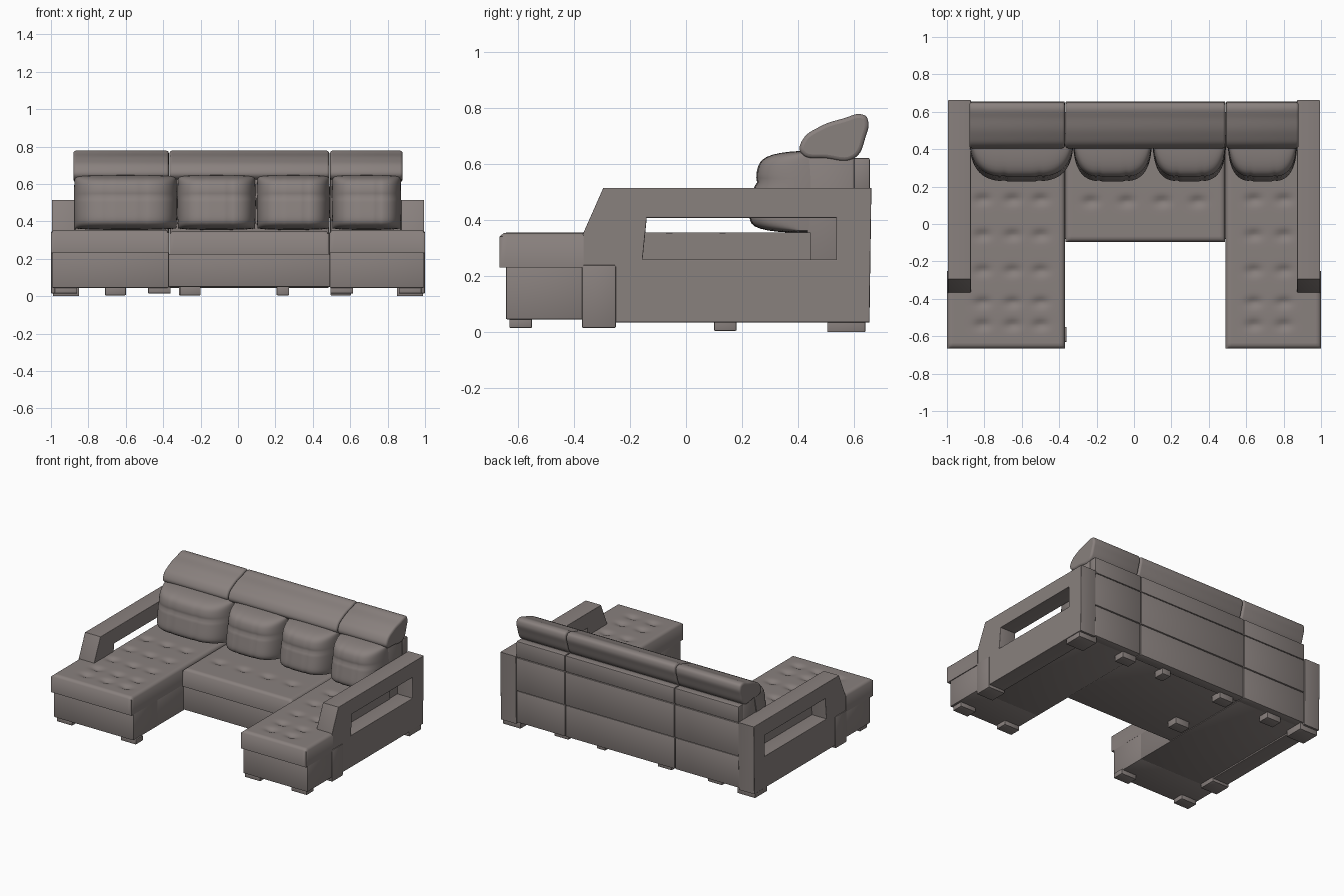
import bpy, bmesh
from math import radians, sin, pi, exp, sqrt
from mathutils import Matrix, Vector

if "Cube" in bpy.data.objects:
    bpy.data.objects.remove(bpy.data.objects["Cube"])

COLOUR = (0.25, 0.218, 0.208, 1)
fabric = bpy.data.materials.new("warm_grey_fabric")
fabric.use_nodes = True
fabric.diffuse_color = COLOUR
bsdf = fabric.node_tree.nodes["Principled BSDF"]
bsdf.inputs["Base Color"].default_value = COLOUR
bsdf.inputs["Roughness"].default_value = 0.8


def add_object(name, mesh, angle=40):
    mesh.materials.clear()
    mesh.materials.append(fabric)
    obj = bpy.data.objects.new(name, mesh)
    bpy.context.collection.objects.link(obj)
    bpy.ops.object.select_all(action="DESELECT")
    obj.select_set(True)
    bpy.context.view_layer.objects.active = obj
    bpy.ops.object.shade_smooth_by_angle(angle=radians(angle))
    return obj


def from_bmesh(name, bm, angle=40):
    bmesh.ops.recalc_face_normals(bm, faces=bm.faces[:])
    mesh = bpy.data.meshes.new(name)
    bm.to_mesh(mesh)
    bm.free()
    return add_object(name, mesh, angle)


def box(name, x, y, z, bevel=0.006):
    """Box from (low, high) ranges with softened edges."""
    bm = bmesh.new()
    size = Vector((x[1] - x[0], y[1] - y[0], z[1] - z[0]))
    centre = Vector((sum(x), sum(y), sum(z))) / 2
    bmesh.ops.create_cube(bm, size=1, matrix=Matrix.Translation(centre) @ Matrix.Diagonal(size.to_4d()))
    bmesh.ops.bevel(bm, geom=bm.edges[:], offset=bevel, segments=2, profile=0.5, affect="EDGES")
    return from_bmesh(name, bm)


def side_profile(name, loops, x, bevel, rounded=False):
    """Closed (y, z) loops filled and extruded along x; inner loops become holes."""
    curve = bpy.data.curves.new(name, "CURVE")
    curve.dimensions = "2D"
    curve.fill_mode = "BOTH"
    curve.extrude = (x[1] - x[0]) / 2 - bevel
    curve.bevel_depth = bevel
    curve.bevel_resolution = 2
    curve.offset = -bevel
    for loop in loops:
        spline = curve.splines.new("BEZIER" if rounded else "POLY")
        points = spline.bezier_points if rounded else spline.points
        points.add(len(loop) - 1)
        for p, (y, z) in zip(points, loop):
            p.co = (y, z, 0) if rounded else (y, z, 0, 1)
            if rounded:
                p.handle_left_type = p.handle_right_type = "AUTO"
        spline.use_cyclic_u = True
        spline.resolution_u = 6
    temp = bpy.data.objects.new(name + "_curve", curve)
    bpy.context.collection.objects.link(temp)
    graph = bpy.context.evaluated_depsgraph_get()
    mesh = bpy.data.meshes.new_from_object(temp.evaluated_get(graph))
    bpy.data.objects.remove(temp)
    turn = Matrix(((0, 0, 1, sum(x) / 2), (1, 0, 0, 0), (0, 1, 0, 0), (0, 0, 0, 1)))
    mesh.transform(turn)
    return add_object(name, mesh)


def tufted_cushion(name, x, y, z, tufts, notch=False):
    """Seat cushion with a rounded rim and button dimples on its top."""
    step, rim = 0.015, 0.02
    bm = bmesh.new()
    w, d = x[1] - x[0], y[1] - y[0]
    move = Matrix.Translation((sum(x) / 2, sum(y) / 2, 0)) @ Matrix.Diagonal((w, d, 1, 1))
    bmesh.ops.create_grid(bm, x_segments=round(w / step), y_segments=round(d / step), size=0.5, matrix=move)
    if notch:  # leave room for the arm
        gone = [f for f in bm.faces
                if abs(f.calc_center_median().x) > 0.88 and f.calc_center_median().y > -0.365]
        bmesh.ops.delete(bm, geom=gone, context="FACES")
    for v in bm.verts:
        edge = min(v.co.x - x[0], x[1] - v.co.x, v.co.y - y[0])
        t = max(0, 1 - edge / rim)
        v.co.z = z[1] - rim * 0.7 * (1 - sqrt(max(0, 1 - t * t)))
        for tx, ty in tufts:
            dx, dy = v.co.x - tx, v.co.y - ty
            v.co.z -= 0.016 * exp(-(dx * dx / 0.0016 + dy * dy / 0.0006))
    border = [e for e in bm.edges if e.is_boundary]
    skirt = bmesh.ops.extrude_edge_only(bm, edges=border)["geom"]
    for v in skirt:
        if isinstance(v, bmesh.types.BMVert):
            v.co.z = z[0]
    bmesh.ops.edgeloop_fill(bm, edges=[e for e in bm.edges if e.is_boundary])
    return from_bmesh(name, bm, 50)


def pillow(name, x, z):
    """Plump back pillow, leaning back, with stitched creases."""
    bm = bmesh.new()
    bmesh.ops.create_grid(bm, x_segments=36, y_segments=28, size=1)
    half_w, half_h = (x[1] - x[0]) / 2, (z[1] - z[0]) / 2
    for vert in bm.verts:
        u, v = sin(vert.co.x * pi / 2), sin(vert.co.y * pi / 2)
        puff = sqrt(max(0, (1 - abs(u) ** 4) * (1 - abs(v) ** 8)))
        crease = exp(-((v - 0.25) / 0.07) ** 2)
        crease += 0.6 * sum(exp(-((u - c) / 0.05) ** 2) for c in (-0.35, 0.35))
        depth = 0.19 * puff - 0.009 * crease * puff
        vert.co = (sum(x) / 2 + half_w * u * (1 - 0.02 * v * v),
                   0.43 + 0.025 * v - depth,
                   sum(z) / 2 + half_h * v * (1 - 0.05 * u ** 4))
    border = [e for e in bm.edges if e.is_boundary]
    rear = bmesh.ops.extrude_edge_only(bm, edges=border)["geom"]
    for vert in rear:
        if isinstance(vert, bmesh.types.BMVert):
            vert.co.y += 0.03
    bmesh.ops.edgeloop_fill(bm, edges=[e for e in bm.edges if e.is_boundary])
    return from_bmesh(name, bm, 50)


# Base blocks
for side, inner in (("right", -0.37), ("left", 0.49)):
    s = -1 if side == "right" else 1
    box(side + "_chaise_base", sorted((s * 0.995, inner)), (-0.643, -0.368), (0.045, 0.235))
    box(side + "_chaise_rear_base", sorted((s * 0.885, inner)), (-0.375, 0.6), (0.045, 0.235))
box("middle_base", (-0.375, 0.495), (-0.08, 0.6), (0.05, 0.225))

# Tufted seat cushions
rows = (-0.54, -0.42, -0.25, -0.06, 0.13)
tufted_cushion("right_chaise_cushion", (-1, -0.37), (-0.665, 0.445), (0.23, 0.355),
               [(x, y) for x in (-0.81, -0.65, -0.5) for y in rows], notch=True)
tufted_cushion("left_chaise_cushion", (0.49, 1), (-0.665, 0.445), (0.23, 0.355),
               [(x, y) for x in (0.64, 0.8) for y in rows], notch=True)
tufted_cushion("middle_cushion", (-0.367, 0.487), (-0.095, 0.445), (0.222, 0.348),
               [(x, 0.12) for x in (-0.23, -0.04, 0.15, 0.34)])

# Arms with open window, front post and feet
arm_outline = [(-0.368, 0.035), (-0.368, 0.35), (-0.295, 0.515), (0.662, 0.515), (0.655, 0.035)]
arm_window = [(-0.155, 0.26), (-0.14, 0.408), (0.537, 0.408), (0.537, 0.26)]
for side, s in (("right", -1), ("left", 1)):
    side_profile(side + "_arm", [arm_outline, arm_window], sorted((s * 0.872, s * 0.995)), 0.004)
    box(side + "_arm_post", sorted((s * 0.868, s)), (-0.372, -0.25), (0.015, 0.24))
    box(side + "_arm_rear_foot", sorted((s * 0.85, s * 0.99)), (0.505, 0.64), (0, 0.05), 0.003)

# Back: panels, core and headrests in three sections
headrest = [(0.41, 0.64), (0.415, 0.685), (0.475, 0.732), (0.56, 0.762), (0.635, 0.775),
            (0.65, 0.755), (0.642, 0.7), (0.6, 0.62), (0.5, 0.62)]
sections = (("right", -0.872, -0.37), ("middle", -0.366, 0.488), ("left", 0.492, 0.872))
for name, x0, x1 in sections:
    box(name + "_back_lower_panel", (x0, x1), (0.58, 0.652), (0.045, 0.268))
    box(name + "_back_middle_panel", (x0, x1), (0.58, 0.656), (0.27, 0.505))
    box(name + "_back_upper_panel", (x0, x1), (0.6, 0.656), (0.508, 0.622))
    box(name + "_back_core", (x0, x1), (0.43, 0.604), (0.2, 0.632), 0.015)
    grow = 0.008 if name != "middle" else 0
    side_profile(name + "_headrest", [headrest],
                 (x0 - grow * (name == "right"), x1 + grow * (name == "left")), 0.014, rounded=True)

# Back pillows
for i, x in enumerate(((-0.878, -0.325), (-0.325, 0.095), (0.1, 0.492), (0.502, 0.872))):
    pillow("back_pillow_%d" % (i + 1), x, (0.355, 0.648))

# Feet
for i, x in enumerate((-0.92, -0.42, 0.555, 0.92)):
    box("front_foot_%d" % (i + 1), (x - 0.06, x + 0.06), (-0.63, -0.55), (0.015, 0.05), 0.003)
for i, x in enumerate((-0.655, -0.26, 0.24, 0.55)):
    w = 0.033 if x == 0.24 else 0.055
    box("rear_foot_%d" % (i + 1), (x - w, x + w), (0.53, 0.61), (0.005, 0.055), 0.003)
box("middle_foot", (-0.31, -0.2), (0.1, 0.18), (0.005, 0.055), 0.003)
